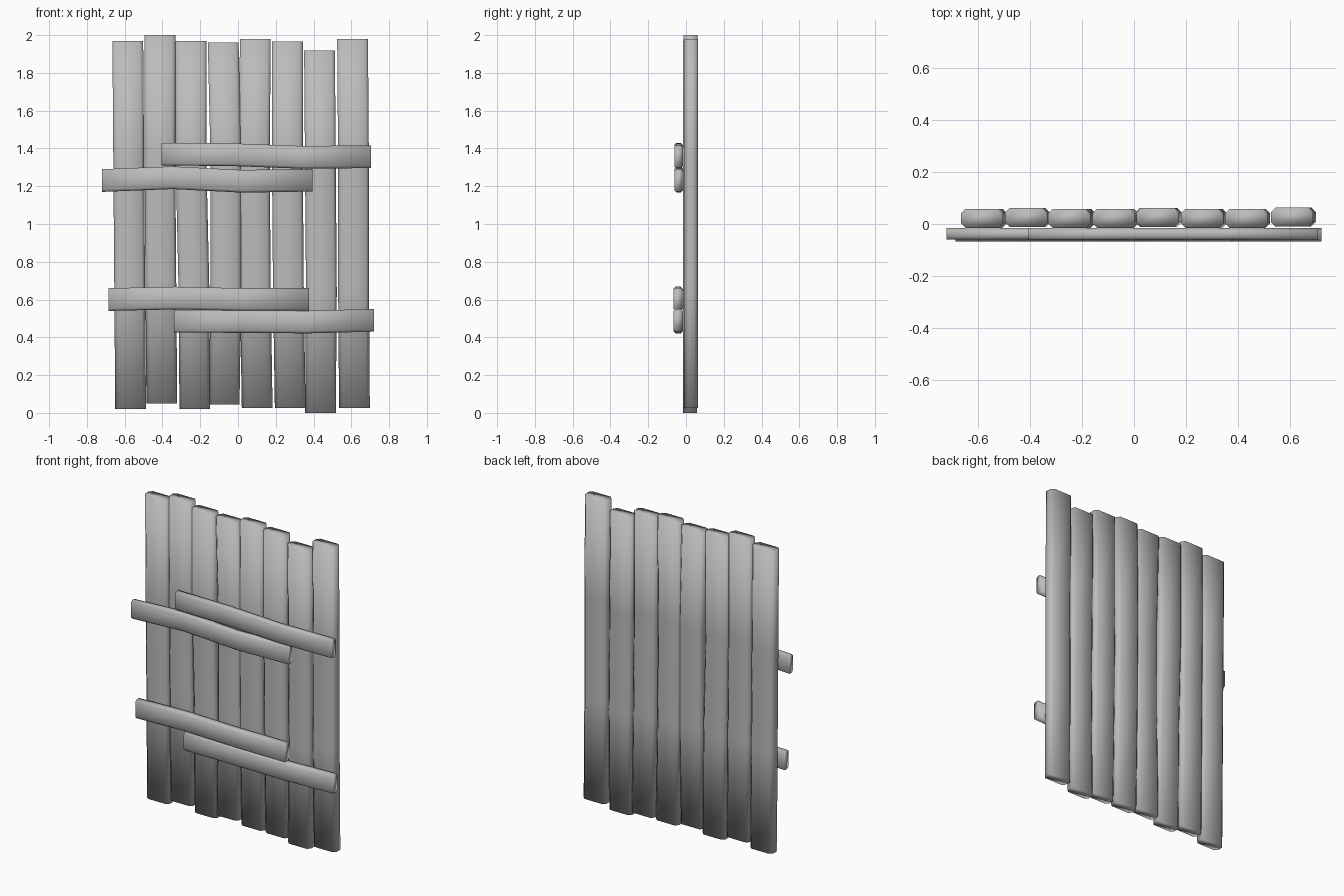
import bpy, bmesh

if "Cube" in bpy.data.objects:
    bpy.data.objects.remove(bpy.data.objects["Cube"], do_unlink=True)

grey = bpy.data.materials.new("grey wood")
grey.use_nodes = True
colour = (0.5, 0.5, 0.5, 1)
grey.diffuse_color = colour
grey.node_tree.nodes["Principled BSDF"].inputs["Base Color"].default_value = colour


def board(name, stations, y0, y1, c, upright):
    """Loft a chamfered section; a station is (along, low side, high side)."""
    bm = bmesh.new()
    rings = []
    for t, a, b in stations:
        section = [(a, y0 + c), (a + c, y0), (b - c, y0), (b, y0 + c),
                   (b, y1 - c), (b - c, y1), (a + c, y1), (a, y1 - c)]
        rings.append([bm.verts.new((w, y, t) if upright else (t, y, w))
                      for w, y in section])
    for low, high in zip(rings, rings[1:]):
        for i in range(len(low)):
            j = (i + 1) % len(low)
            bm.faces.new((low[i], low[j], high[j], high[i]))
    bm.faces.new(rings[0][::-1])
    bm.faces.new(rings[-1])
    bmesh.ops.recalc_face_normals(bm, faces=bm.faces)
    for f in bm.faces:
        f.smooth = True
    mesh = bpy.data.meshes.new(name)
    bm.to_mesh(mesh)
    bm.free()
    mesh.materials.append(grey)
    ob = bpy.data.objects.new(name, mesh)
    bpy.context.collection.objects.link(ob)


# Upright planks: bottom z, top z, left edge at bottom / lower / upper / top, y shift
planks = [
    (0.02, 1.97, -0.65, -0.655, -0.66, -0.665, 0),
    (0.05, 2.00, -0.485, -0.49, -0.495, -0.495, 0.003),
    (0.02, 1.97, -0.31, -0.315, -0.33, -0.33, 0),
    (0.045, 1.96, -0.155, -0.145, -0.145, -0.16, 0),
    (0.025, 1.98, 0.02, 0.01, 0.005, 0.01, 0.004),
    (0.025, 1.965, 0.195, 0.185, 0.18, 0.18, 0),
    (0.0, 1.918, 0.355, 0.36, 0.355, 0.35, 0),
    (0.025, 1.98, 0.535, 0.53, 0.53, 0.525, 0.005),
]
for n, (z0, z1, *edges, dy) in enumerate(planks, 1):
    stations = [(z0 + (z1 - z0) * i / 3, x, x + 0.163) for i, x in enumerate(edges)]
    board(f"plank_{n}", stations, -0.015 + dy, 0.058 + dy, 0.018, True)

# Cross braces: start x, end x, centre height at four stations, front y
braces = {
    "upper_brace_left": (-0.405, 0.705, (1.37, 1.367, 1.353, 1.356), -0.062),
    "upper_brace_right": (-0.72, 0.395, (1.23, 1.245, 1.226, 1.232), -0.06),
    "lower_brace_right": (-0.685, 0.375, (0.6, 0.608, 0.6, 0.6), -0.067),
    "lower_brace_left": (-0.34, 0.72, (0.485, 0.484, 0.481, 0.49), -0.067),
}
for name, (x0, x1, heights, y0) in braces.items():
    stations = [(x0 + (x1 - x0) * i / 3, z - 0.06, z + 0.06)
                for i, z in enumerate(heights)]
    board(name, stations, y0, -0.016, 0.012, False)
